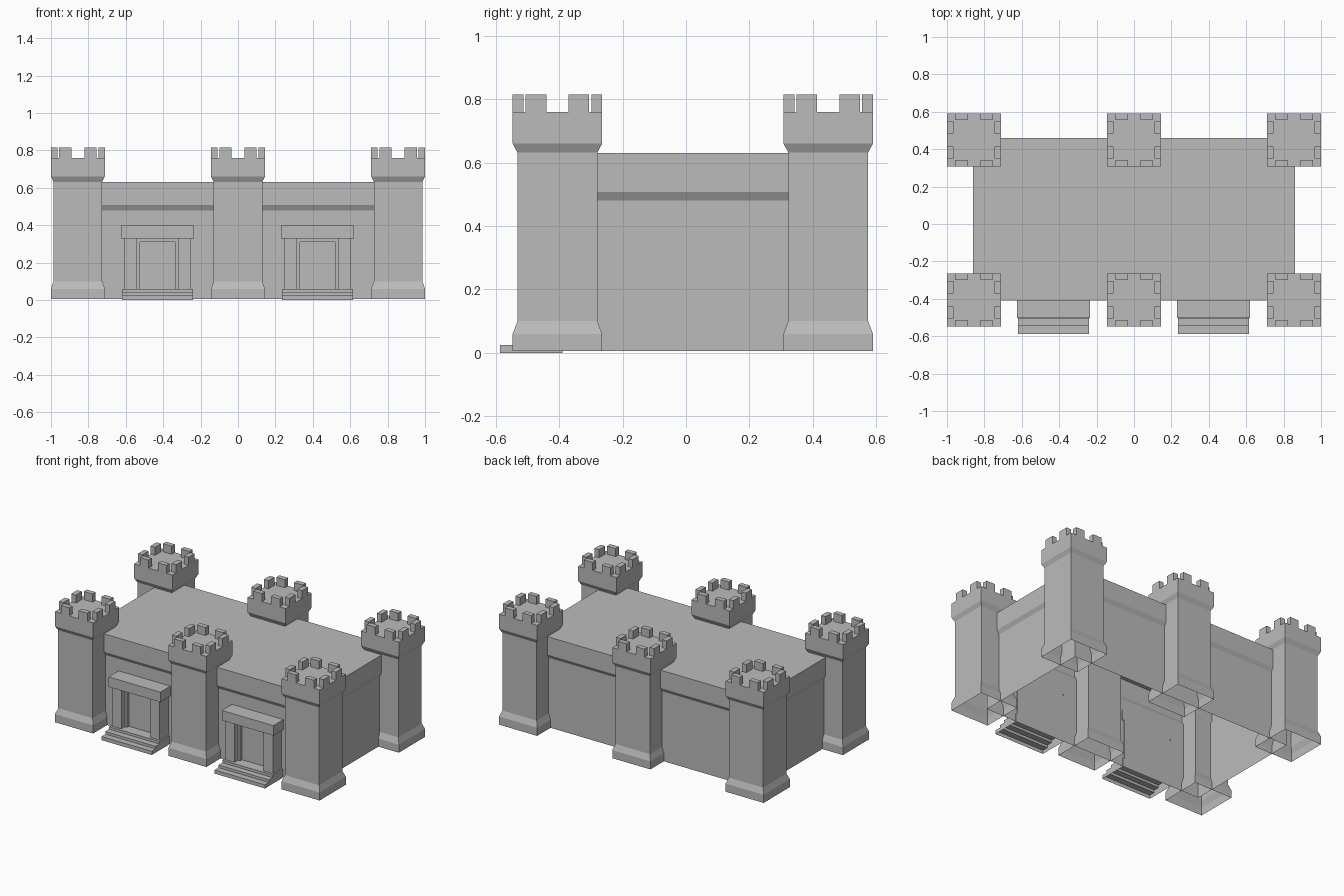
import bpy
import bmesh

cube = bpy.data.objects.get("Cube")
if cube:
    bpy.data.objects.remove(cube, do_unlink=True)

stone = bpy.data.materials.new("grey_stone")
stone.use_nodes = True
GREY = (0.5, 0.5, 0.5, 1)
stone.diffuse_color = GREY
stone.node_tree.nodes["Principled BSDF"].inputs["Base Color"].default_value = GREY


def finish(bm, name):
    bmesh.ops.recalc_face_normals(bm, faces=bm.faces[:])
    mesh = bpy.data.meshes.new(name)
    bm.to_mesh(mesh)
    bm.free()
    mesh.materials.append(stone)
    obj = bpy.data.objects.new(name, mesh)
    bpy.context.collection.objects.link(obj)
    return obj


def add_box(bm, x, y, z):
    """Box from (low, high) pairs on each axis."""
    verts = bmesh.ops.create_cube(bm, size=1)["verts"]
    for v in verts:
        v.co = [pair[0] if c < 0 else pair[1] for c, pair in zip(v.co, (x, y, z))]


def add_shell(bm, cx, cy, rings):
    """Rectangular tower of (half x, half y, z) rings: capped on top, open below."""
    loops = [[bm.verts.new((cx + sx * hx, cy + sy * hy, z))
              for sx, sy in ((-1, -1), (1, -1), (1, 1), (-1, 1))]
             for hx, hy, z in rings]
    for low, high in zip(loops, loops[1:]):
        for i in range(4):
            j = (i + 1) % 4
            bm.faces.new((low[i], low[j], high[j], high[i]))
    bm.faces.new(loops[-1])


# Main hall with an overhanging upper wall
bm = bmesh.new()
add_shell(bm, 0, 0.025, [(0.845, 0.42, 0.005), (0.845, 0.42, 0.48),
                         (0.86, 0.435, 0.507), (0.86, 0.435, 0.63)])
finish(bm, "main_hall")


# Towers with flared foot, flared head and eight merlons
def tower(name, cx, cy):
    wide, thin = (0.144, 0.141), (0.13, 0.126)
    bm = bmesh.new()
    add_shell(bm, cx, cy, [(*wide, 0.005), (*wide, 0.06), (*thin, 0.1),
                           (*thin, 0.632), (*wide, 0.66), (*wide, 0.76)])
    hx, hy = wide
    near, far, depth = 0.035, 0.1, 0.034
    height = (0.76, 0.815)
    for side in (-1, 1):
        for end in (-1, 1):
            along = sorted((end * near, end * far))
            xs = sorted((side * hx, side * (hx - depth)))
            ys = sorted((side * hy, side * (hy - depth)))
            add_box(bm, [cx + a for a in along], [cy + b for b in ys], height)
            add_box(bm, [cx + a for a in xs], [cy + b for b in along], height)
    finish(bm, name)


for row, cy in (("front", -0.406), ("back", 0.449)):
    for side, cx in (("right", -0.856), ("middle", 0), ("left", 0.856)):
        tower(f"{row}_{side}_tower", cx, cy)


# Doorways: lintel, pillars, recessed frame and panel, steps
def doorway(side, cx):
    wall = -0.39

    def part(name, boxes):
        bm = bmesh.new()
        for x, y, z in boxes:
            add_box(bm, [cx + a for a in x], (y, wall), z)
        finish(bm, f"{side}_{name}")

    part("lintel", [((-0.195, 0.195), -0.503, (0.33, 0.398))])
    part("pillars", [((-0.18, -0.11), -0.488, (0.06, 0.33)),
                     ((0.11, 0.18), -0.488, (0.06, 0.33))])
    part("door_frame", [((-0.11, -0.094), -0.45, (0.06, 0.33)),
                        ((0.094, 0.11), -0.45, (0.06, 0.33)),
                        ((-0.094, 0.094), -0.45, (0.31, 0.33))])
    part("door", [((-0.094, 0.094), -0.43, (0.06, 0.31))])

    # Staircase profile swept across the doorway, open underneath
    profile = [(-0.588, 0), (-0.588, 0.025), (-0.546, 0.025), (-0.546, 0.043),
               (-0.505, 0.043), (-0.505, 0.06), (wall, 0.06), (wall, 0)]
    bm = bmesh.new()
    ends = [[bm.verts.new((cx + x, y, z)) for y, z in profile] for x in (-0.19, 0.19)]
    for i in range(len(profile) - 1):
        bm.faces.new((ends[0][i], ends[0][i + 1], ends[1][i + 1], ends[1][i]))
    for end in ends:
        bm.faces.new(end)
    finish(bm, f"{side}_steps")


doorway("right", -0.43)
doorway("left", 0.425)
